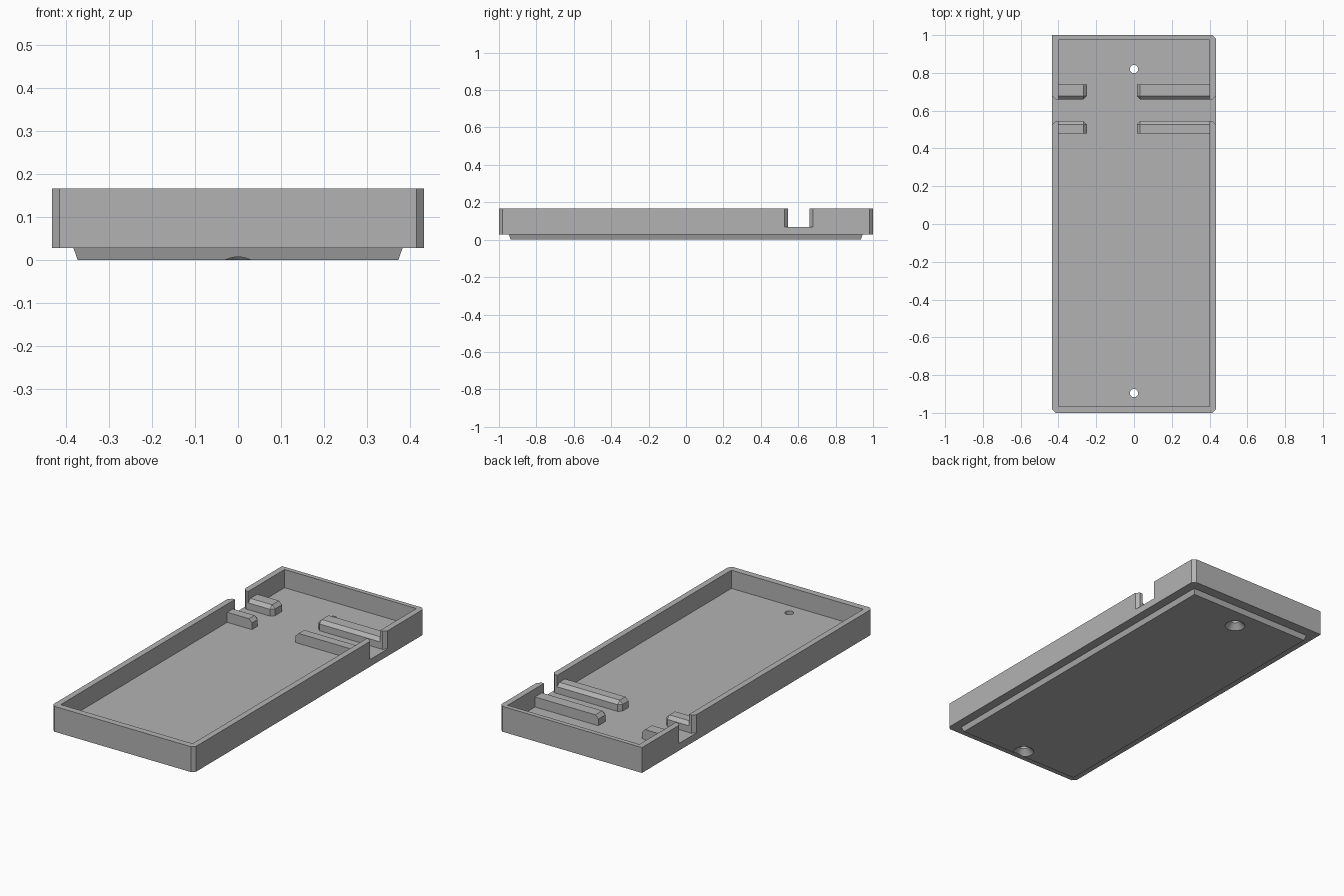
import bpy
import bmesh
from math import cos, sin, tau

cube = bpy.data.objects.get("Cube")
if cube:
    bpy.data.objects.remove(cube, do_unlink=True)

grey = bpy.data.materials.new("plain grey")
grey.use_nodes = True
colour = (0.45, 0.45, 0.45, 1)
grey.diffuse_color = colour
grey.node_tree.nodes["Principled BSDF"].inputs["Base Color"].default_value = colour


def loft(name, sections):
    """Closed solid through sections given as (outline, height)."""
    bm = bmesh.new()
    loops = [[bm.verts.new((x, y, z)) for x, y in pts] for pts, z in sections]
    n = len(loops[0])
    for a, b in zip(loops, loops[1:]):
        for i in range(n):
            j = (i + 1) % n
            bm.faces.new((a[i], a[j], b[j], b[i]))
    bm.faces.new(loops[0][::-1])
    bm.faces.new(loops[-1])
    bmesh.ops.remove_doubles(bm, verts=bm.verts, dist=0.0001)
    bmesh.ops.recalc_face_normals(bm, faces=bm.faces)
    mesh = bpy.data.meshes.new(name)
    bm.to_mesh(mesh)
    bm.free()
    mesh.materials.append(grey)
    obj = bpy.data.objects.new(name, mesh)
    bpy.context.collection.objects.link(obj)
    return obj


def combine(target, other, operation):
    """Apply a boolean and discard the helper solid."""
    mod = target.modifiers.new("combine", "BOOLEAN")
    mod.operation = operation
    mod.solver = "EXACT"
    mod.object = other
    bpy.context.view_layer.objects.active = target
    bpy.ops.object.modifier_apply(modifier=mod.name)
    bpy.data.objects.remove(other, do_unlink=True)


def rectangle(x, y0, y1):
    return [(-x, y0), (x, y0), (x, y1), (-x, y1)]


def circle(r, y, n=32):
    return [(r * cos(tau * i / n), y + r * sin(tau * i / n)) for i in range(n)]


W, IN = 0.433, 0.40                # outer and inner half widths
LEDGE, FLOOR, RIM = 0.028, 0.067, 0.167
SLOT0, SLOT1 = 0.545, 0.66         # cable slot across the tray
C = 0.018                          # small chamfer

# Tray body with three clipped corners
outline = [(-W + C, -1), (W - C, -1), (W, -1 + C), (W, 1 - C),
           (W - C, 1), (-W, 1), (-W, -1 + C)]
tray = loft("tray", [(outline, LEDGE), (outline, RIM)])

# Sloped raised panel under the tray
panel = loft("bottom_panel", [(rectangle(0.373, -0.937, 0.935), 0),
                              (rectangle(0.386, -0.95, 0.948), LEDGE + 0.01)])
combine(tray, panel, "UNION")

# Cavity and the flared side notches, cut in one go
notch = [(IN, SLOT0), (W - C, SLOT0), (W, SLOT0 - C), (W + 0.1, SLOT0 - C),
         (W + 0.1, SLOT1 + C), (W, SLOT1 + C), (W - C, SLOT1), (IN, SLOT1)]
right_half = [(IN, -0.965)] + notch + [(IN, 0.975)]
cavity = right_half + [(-x, y) for x, y in reversed(right_half)]
combine(tray, loft("cavity", [(cavity, FLOOR), (cavity, 0.3)]), "DIFFERENCE")

# Countersunk screw holes
for y in (-0.895, 0.82):
    hole = loft("screw_hole", [(circle(0.062, y), -0.01), (circle(0.022, y), 0.03),
                               (circle(0.022, y), 0.12)])
    combine(tray, hole, "DIFFERENCE")


def rib(name, wall, end, back, slot):
    """Low rib, chamfered along the slot and at its free end."""
    e = C if end > wall else -C
    d = C if slot > back else -C
    low = [(wall, back), (wall, slot), (end - e, slot), (end, slot - d), (end, back)]
    top = [(wall, back), (wall, slot - d), (end - e, slot - d),
           (end - e, slot - d), (end - e, back)]
    return loft(name, [(low, FLOOR), (low, 0.122 - C), (top, 0.122)])


# Cable ribs on both sides of the slot
for side, wall, end in (("left", IN, 0.015), ("right", -IN, -0.25)):
    rib(side + "_front_rib", wall, end, 0.478, SLOT0)
    rib(side + "_back_rib", wall, end, 0.738, SLOT1)
